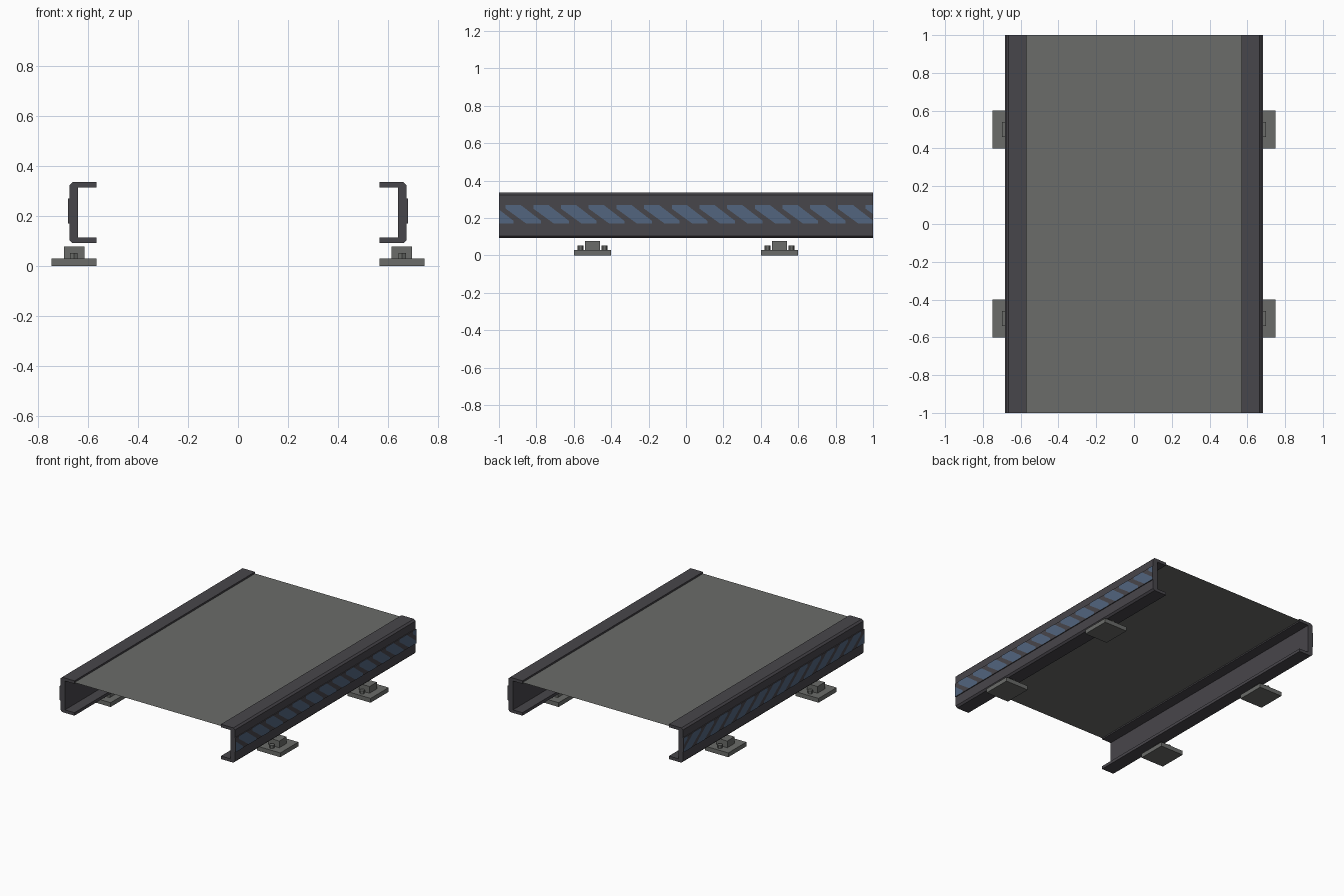
import bpy, bmesh, math
from mathutils import Vector

if "Cube" in bpy.data.objects:
    bpy.data.objects.remove(bpy.data.objects["Cube"])


def material(name, rgb):
    m = bpy.data.materials.new(name)
    m.diffuse_color = (*rgb, 1)
    m.use_nodes = True
    m.node_tree.nodes["Principled BSDF"].inputs["Base Color"].default_value = m.diffuse_color
    return m


GREY = material("mid grey", (0.145, 0.150, 0.142))
DARK = material("dark charcoal", (0.064, 0.061, 0.070))
BLUE = material("steel blue", (0.085, 0.130, 0.210))


def finish(bm, name, mat):
    bmesh.ops.recalc_face_normals(bm, faces=bm.faces)
    me = bpy.data.meshes.new(name)
    bm.to_mesh(me)
    bm.free()
    me.materials.append(mat)
    ob = bpy.data.objects.new(name, me)
    bpy.context.collection.objects.link(ob)
    return ob


def box(name, mat, x0, x1, y0, y1, z0, z1):
    bm = bmesh.new()
    bmesh.ops.create_cube(bm, size=1)
    for v in bm.verts:
        v.co = Vector((x1 if v.co.x > 0 else x0,
                       y1 if v.co.y > 0 else y0,
                       z1 if v.co.z > 0 else z0))
    return finish(bm, name, mat)


def extrude_y(name, mat, profile, side):
    # x-z profile swept along the whole length
    bm = bmesh.new()
    f = bm.faces.new([bm.verts.new((side * x, -1, z)) for x, z in profile])
    r = bmesh.ops.extrude_face_region(bm, geom=[f])
    verts = [g for g in r["geom"] if isinstance(g, bmesh.types.BMVert)]
    bmesh.ops.translate(bm, verts=verts, vec=(0, 2, 0))
    return finish(bm, name, mat)


def bolt(name, x, y):
    bm = bmesh.new()
    bmesh.ops.create_cone(bm, cap_ends=True, segments=6, radius1=0.017,
                          radius2=0.017, depth=0.024)
    bmesh.ops.translate(bm, verts=bm.verts, vec=(x, y, 0.040))
    return finish(bm, name, GREY)


def stripes(name, side):
    # slanted warning stripes, trimmed at both rail ends
    shape = [(0, 0.27), (0.08, 0.27), (0.19, 0.185),
             (0.19, 0.17), (0.11, 0.17), (0, 0.25)]
    bm = bmesh.new()
    for k in range(-3, 12):
        y = -0.668 + 0.148 * k
        f = bm.faces.new([bm.verts.new((side * 0.6835, y + a, z)) for a, z in shape])
        f.normal_update()
        if f.normal.x * side < 0:
            f.normal_flip()
    for s in (-1, 1):
        geom = bm.verts[:] + bm.edges[:] + bm.faces[:]
        bmesh.ops.bisect_plane(bm, geom=geom, plane_co=(0, s, 0),
                               plane_no=(0, s, 0), clear_outer=True)
    me = bpy.data.meshes.new(name)
    bm.to_mesh(me)
    bm.free()
    me.materials.append(BLUE)
    bpy.context.collection.objects.link(bpy.data.objects.new(name, me))


# C-channel with chamfered outer corners, given for the right side
CHANNEL = [(0.568, 0.092), (0.664, 0.092), (0.676, 0.104), (0.676, 0.324),
           (0.664, 0.336), (0.568, 0.336), (0.568, 0.315), (0.641, 0.315),
           (0.641, 0.113), (0.568, 0.113)]

# belt sheet between the top flanges
bm = bmesh.new()
bm.faces.new([bm.verts.new(p) for p in ((-0.57, -1, 0.324), (0.57, -1, 0.324),
                                        (0.57, 1, 0.324), (-0.57, 1, 0.324))])
finish(bm, "belt", GREY)

for side, label in ((-1, "left"), (1, "right")):
    extrude_y(label + "_rail", DARK, CHANNEL, side)
    # raised stripe band
    xs = sorted((side * 0.675, side * 0.682))
    box(label + "_band", DARK, xs[0], xs[1], -1, 1, 0.17, 0.27)
    stripes(label + "_stripes", side)
    # feet: plate, block and two bolts
    for y, end in ((-0.5, "front"), (0.5, "back")):
        n = f"{label}_{end}_foot"
        xs = sorted((side * 0.568, side * 0.748))
        box(n + "_plate", GREY, xs[0], xs[1], y - 0.1, y + 0.1, 0, 0.03)
        xs = sorted((side * 0.616, side * 0.698))
        box(n + "_block", GREY, xs[0], xs[1], y - 0.04, y + 0.04, 0.028, 0.077)
        for d in (-0.064, 0.064):
            bolt(n + "_bolt", side * 0.658, y + d)
